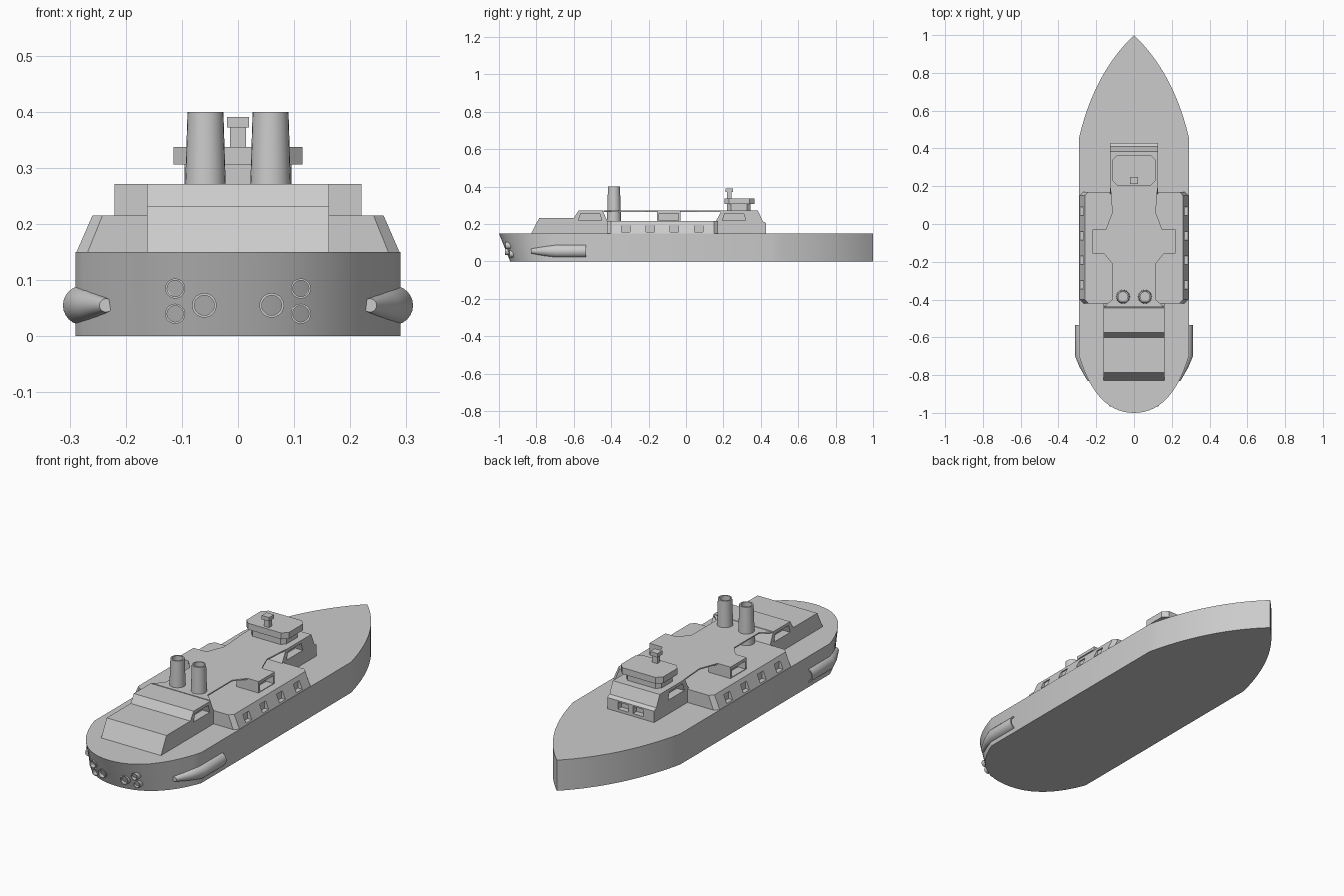
import bpy, bmesh, math
from mathutils import Vector

if "Cube" in bpy.data.objects:
    bpy.data.objects.remove(bpy.data.objects["Cube"])

GREY = (0.6, 0.6, 0.6, 1)
grey = bpy.data.materials.new("light grey")
grey.use_nodes = True
grey.diffuse_color = GREY
grey.node_tree.nodes["Principled BSDF"].inputs["Base Color"].default_value = GREY


def loft(name, rings, smooth=None, closed=False):
    """Skin a list of equal-length rings; cap the ends or join last to first."""
    bm = bmesh.new()
    loops = [[bm.verts.new(p) for p in ring] for ring in rings]
    pairs = list(zip(loops, loops[1:]))
    if closed:
        pairs.append((loops[-1], loops[0]))
    else:
        bm.faces.new(loops[0])
        bm.faces.new(loops[-1])
    n = len(loops[0])
    for a, b in pairs:
        for i in range(n):
            j = (i + 1) % n
            bm.faces.new((a[i], a[j], b[j], b[i]))
    bmesh.ops.recalc_face_normals(bm, faces=bm.faces)
    mesh = bpy.data.meshes.new(name)
    bm.to_mesh(mesh)
    bm.free()
    mesh.materials.append(grey)
    ob = bpy.data.objects.new(name, mesh)
    bpy.context.collection.objects.link(ob)
    if smooth:
        bpy.ops.object.select_all(action="DESELECT")
        ob.select_set(True)
        bpy.context.view_layer.objects.active = ob
        bpy.ops.object.shade_smooth_by_angle(angle=math.radians(smooth))
    return ob


def box(name, x, y, z):
    outline = [(x[0], y[0]), (x[1], y[0]), (x[1], y[1]), (x[0], y[1])]
    return loft(name, [[(a, b, h) for a, b in outline] for h in z])


def side_profile(name, half_width, pts):
    """Extrude a (y, z) profile across the ship."""
    return loft(name, [[(x, y, z) for y, z in pts] for x in (-half_width, half_width)])


def slab(name, outline, z, scale=(1, 1)):
    return loft(name, [[(x * s, y, h) for x, y in outline] for h, s in zip(z, scale)])


def chamfered(x, y0, y1, c):
    right = [(x - c, y0), (x, y0 + c), (x, y1 - c), (x - c, y1)]
    return right + [(-a, b) for a, b in reversed(right)]


def tube(name, sections, axis="y", sides=24):
    """Turned shape; each section is (centre, radius), last joins the first."""
    rings = []
    for c, r in sections:
        ring = []
        for i in range(sides):
            a = 2 * math.pi * i / sides
            u, v = r * math.cos(a), r * math.sin(a)
            ring.append(Vector(c) + Vector((u, 0, v) if axis == "y" else (u, v, 0)))
        rings.append(ring)
    return loft(name, rings, smooth=35)


def cut(target, *cutters):
    for c in cutters:
        mod = target.modifiers.new("cut", "BOOLEAN")
        mod.object, mod.operation, mod.solver = c, "DIFFERENCE", "EXACT"
        bpy.context.view_layer.objects.active = target
        bpy.ops.object.modifier_apply(modifier=mod.name)
        bpy.data.objects.remove(c)


def bezier(a, b, c, n):
    a, b, c = Vector(a), Vector(b), Vector(c)
    return [a * (1 - t) ** 2 + b * 2 * t * (1 - t) + c * t * t
            for t in (i / n for i in range(n + 1))]


# Hull: pointed bow, rounded stern raked inward at the keel
half = bezier((0, 1), (0.21, 0.80), (0.29, 0.46), 14) + bezier((0.29, -0.70), (0.20, -1), (0, -1), 14)
outline = half + [Vector((-p.x, p.y)) for p in reversed(half[1:-1])]
keel = [(p.x, -0.70 + (p.y + 0.70) * 0.8 if p.y < -0.70 else p.y, 0) for p in outline]
loft("hull", [keel, [(p.x, p.y, 0.15) for p in outline]], smooth=20)

# Wide lower deckhouse with sloping sides and square side windows
deck = slab("lower_deckhouse", chamfered(0.29, -0.42, 0.17, 0.02), (0.145, 0.215), (1, 0.895))
for s in (-1, 1):
    for i in range(4):
        y = -0.322 + i * 0.13
        xs = sorted((s * 0.262, s * 0.32))
        cut(deck, box("window_cutter", xs, (y - 0.023, y + 0.023), (0.157, 0.195)))

# Thin roof deck with a wing out to each side
right = [(0.125, 0.20), (0.115, 0.06), (0.15, -0.03), (0.22, -0.03), (0.22, -0.155),
         (0.16, -0.155), (0.115, -0.21), (0.115, -0.40), (0.16, -0.44)]
slab("roof_deck", right + [(-x, y) for x, y in reversed(right)], (0.265, 0.271))

# Open side bays that carry the roof wings
for s, side in ((-1, "right"), (1, "left")):
    bay = box(side + "_side_bay", sorted((s * 0.10, s * 0.22)), (-0.155, -0.03), (0.21, 0.271))
    cut(bay, box("bay_cutter", sorted((s * 0.18, s * 0.25)), (-0.145, -0.04), (0.218, 0.256)))

# Stepped house at the stern end
aft = side_profile("stepped_house", 0.162, [
    (-0.83, 0.145), (-0.785, 0.232), (-0.60, 0.232), (-0.575, 0.271),
    (-0.445, 0.271), (-0.42, 0.215), (-0.42, 0.145)])
# Bridge house at the bow end
bridge = side_profile("bridge_house", 0.127, [
    (0.16, 0.145), (0.16, 0.215), (0.19, 0.271), (0.385, 0.271),
    (0.41, 0.215), (0.428, 0.205), (0.428, 0.145)])
for s in (-1, 1):
    for house, x, (y0, y1) in ((aft, 0.162, (-0.575, -0.45)), (bridge, 0.127, (0.195, 0.32))):
        cutter = loft("window_cutter", [
            [(s * d, y0, 0.218), (s * d, y1, 0.218), (s * d, y1 - 0.012, 0.256), (s * d, y0 + 0.012, 0.256)]
            for d in (x - 0.04, x + 0.04)])
        cut(house, cutter)
    cut(bridge, box("front_window_cutter", sorted((s * 0.012, s * 0.07)), (0.40, 0.46), (0.163, 0.198)))

# Lookout cabin, its overhanging top and the mast
slab("lookout_neck", chamfered(0.095, 0.22, 0.345, 0.02), (0.265, 0.31))
slab("lookout_top", chamfered(0.115, 0.205, 0.365, 0.025), (0.306, 0.337))
box("mast_post", (-0.014, 0.014), (0.22, 0.242), (0.33, 0.378))
box("mast_head", (-0.02, 0.02), (0.212, 0.25), (0.372, 0.391))

# Twin hollow funnels
for s, side in ((-1, "right"), (1, "left")):
    tube(side + "_funnel", [((s * 0.058, -0.385, z), r) for z, r in (
        (0.21, 0.038), (0.40, 0.032), (0.40, 0.025), (0.34, 0.025))], axis="z")

    # Side nacelle with open end and a tapering tail
    tube(side + "_nacelle", [((s * x, y, 0.055), r) for x, y, r in (
        (0.277, -0.56, 0.027), (0.277, -0.535, 0.029), (0.277, -0.535, 0.035),
        (0.277, -0.70, 0.035), (0.262, -0.76, 0.025), (0.235, -0.83, 0.012))])

    # Cluster of three round thrusters on the stern
    for n, (x, y, z, r) in enumerate(((0.112, -0.965, 0.085, 0.018), (0.112, -0.945, 0.040, 0.018),
                                      (0.060, -0.968, 0.055, 0.022))):
        tube(f"{side}_thruster_{n + 1}", [((s * x, y + d, z), r * k) for d, k in (
            (0.06, 1), (0, 1), (0, 0.8), (0.025, 0.8))], sides=20)
